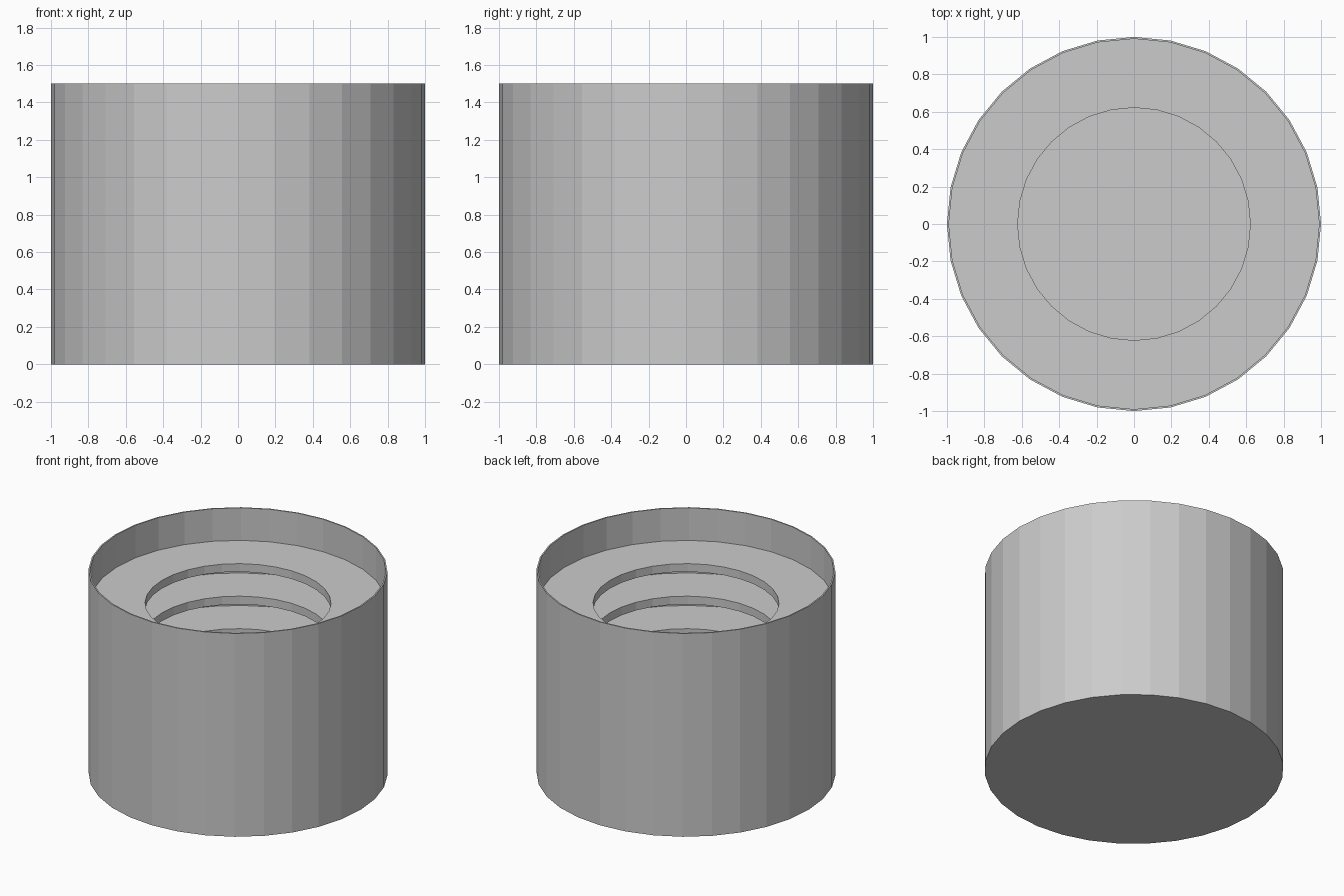
import bpy, bmesh, math

if "Cube" in bpy.data.objects:
    bpy.data.objects.remove(bpy.data.objects["Cube"])

SIDES = 32
R_OUT, R_IN, R_HOLE = 1.0, 0.99, 0.622
HEIGHT, THICK, STEP = 1.5, 0.06, 0.24


def lathe(name, profile, closed=True):
    """Revolve an (r, z) profile; r = 0 points become a pole."""
    bm = bmesh.new()
    rings = []
    for r, z in profile:
        if r == 0:
            rings.append([bm.verts.new((0, 0, z))] * SIDES)
        else:
            rings.append([bm.verts.new((r * math.cos(2 * math.pi * i / SIDES),
                                        r * math.sin(2 * math.pi * i / SIDES), z))
                          for i in range(SIDES)])
    count = len(rings) if closed else len(rings) - 1
    for k in range(count):
        a, b = rings[k], rings[(k + 1) % len(rings)]
        for i in range(SIDES):
            j = (i + 1) % SIDES
            quad = list(dict.fromkeys((a[i], a[j], b[j], b[i])))
            bm.faces.new(quad)
    bmesh.ops.recalc_face_normals(bm, faces=bm.faces)
    mesh = bpy.data.meshes.new(name)
    bm.to_mesh(mesh)
    bm.free()
    obj = bpy.data.objects.new(name, mesh)
    bpy.context.collection.objects.link(obj)
    return obj


# Thin outer shell with a solid floor
lathe("shell", [(0, 0), (R_OUT, 0), (R_OUT, HEIGHT), (R_IN, HEIGHT),
                (R_IN, THICK), (0, THICK)], closed=False)

# Evenly spaced ring decks, each with a round central opening
for n in range(1, 6):
    top = THICK + STEP * n
    lathe(f"ring_deck_{n}", [(R_HOLE, top - THICK), (R_IN, top - THICK),
                             (R_IN, top), (R_HOLE, top)])
